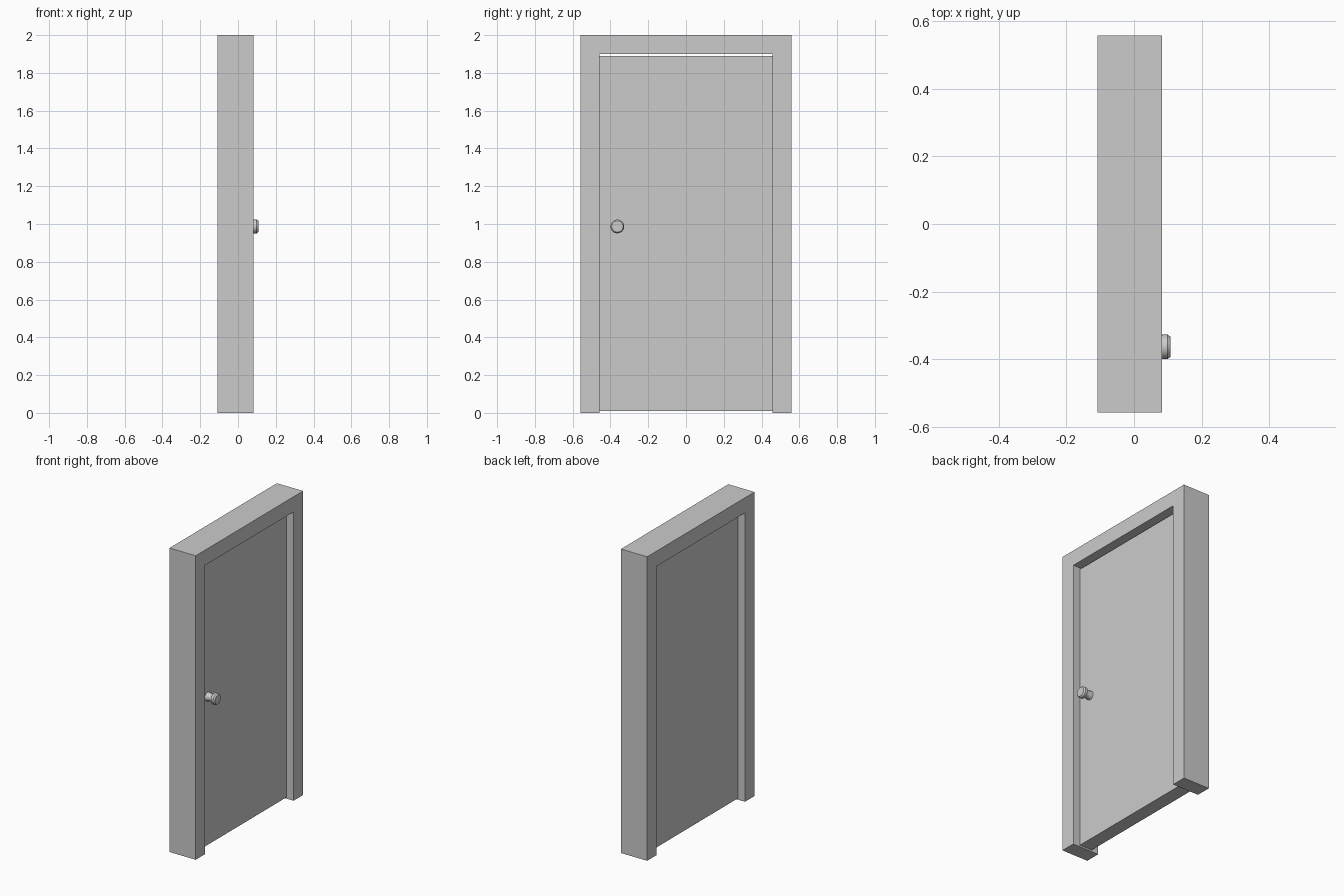
import bpy, bmesh, math

if "Cube" in bpy.data.objects:
    bpy.data.objects.remove(bpy.data.objects["Cube"])

def prism(name, profile, x0, x1):
    """Extrude a closed (y, z) outline from x0 to x1."""
    bm = bmesh.new()
    face = bm.faces.new([bm.verts.new((x0, y, z)) for y, z in profile])
    ext = bmesh.ops.extrude_face_region(bm, geom=[face])
    moved = [v for v in ext["geom"] if isinstance(v, bmesh.types.BMVert)]
    bmesh.ops.translate(bm, verts=moved, vec=(x1 - x0, 0, 0))
    bmesh.ops.recalc_face_normals(bm, faces=bm.faces)
    return add_object(name, bm)

def lathe_x(name, profile, y, z, sides=24):
    """Spin an (x, radius) profile about an axis parallel to x, capping both ends."""
    bm = bmesh.new()
    rings = []
    for x, r in profile:
        rings.append([bm.verts.new((x, y + r * math.cos(2 * math.pi * i / sides),
                                    z + r * math.sin(2 * math.pi * i / sides)))
                      for i in range(sides)])
    for a, b in zip(rings, rings[1:]):
        for i in range(sides):
            j = (i + 1) % sides
            bm.faces.new((a[i], a[j], b[j], b[i]))
    bm.faces.new(rings[0])
    bm.faces.new(rings[-1])
    bmesh.ops.recalc_face_normals(bm, faces=bm.faces)
    return add_object(name, bm)

def add_object(name, bm):
    mesh = bpy.data.meshes.new(name)
    bm.to_mesh(mesh)
    bm.free()
    obj = bpy.data.objects.new(name, mesh)
    bpy.context.collection.objects.link(obj)
    return obj

BACK, FRONT = -0.108, 0.083      # frame depth
HALF_W, OPEN_W = 0.558, 0.459    # outer and opening half widths
REVEAL = 0.05                    # door set-back on each side

# Door frame: two jambs and a head in one arch-shaped piece
prism("door_frame", [(-HALF_W, 0), (-HALF_W, 2), (HALF_W, 2), (HALF_W, 0),
                     (OPEN_W, 0), (OPEN_W, 1.9), (-OPEN_W, 1.9), (-OPEN_W, 0)],
      BACK, FRONT)

# Door leaf, with a slim gap above and below
W = OPEN_W - 0.001
prism("door_panel", [(-W, 0.01), (-W, 1.89), (W, 1.89), (W, 0.01)],
      BACK + REVEAL, FRONT - REVEAL)

# Door knob: rose, neck and rounded grip turned as one piece
face = FRONT - REVEAL
knob = lathe_x("door_knob", [(face - 0.002, 0.028), (face + 0.008, 0.028),
                             (face + 0.026, 0.023), (face + 0.042, 0.025),
                             (face + 0.049, 0.036), (face + 0.066, 0.0365),
                             (face + 0.075, 0.030)], -0.3635, 0.987)
bpy.context.view_layer.objects.active = knob
knob.select_set(True)
bpy.ops.object.shade_smooth_by_angle(angle=math.radians(30))
